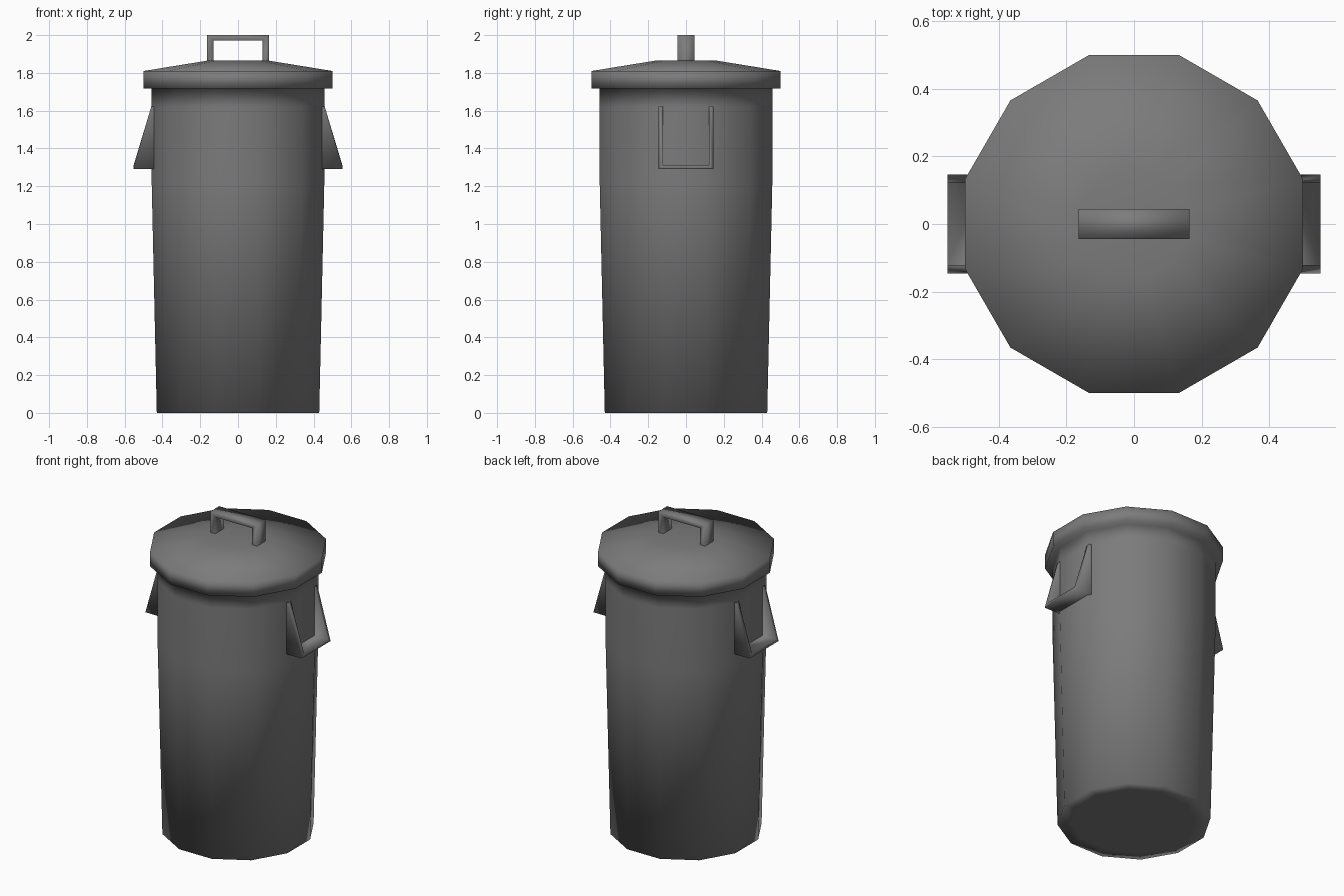
import bpy, bmesh, math

if "Cube" in bpy.data.objects:
    bpy.data.objects.remove(bpy.data.objects["Cube"])

SIDES = 12

# Dark grey plastic
grey = bpy.data.materials.new("dark_grey")
grey.diffuse_color = (0.2, 0.2, 0.2, 1)
grey.use_nodes = True
grey.node_tree.nodes["Principled BSDF"].inputs["Base Color"].default_value = grey.diffuse_color


def finish(name, bm):
    """Make a fully smooth object from the bmesh."""
    for face in bm.faces:
        face.smooth = True
    mesh = bpy.data.meshes.new(name)
    bm.to_mesh(mesh)
    bm.free()
    mesh.materials.append(grey)
    obj = bpy.data.objects.new(name, mesh)
    bpy.context.collection.objects.link(obj)
    return obj


def skin(bm, a, b, closed=True):
    """Join two rows of vertices with quads."""
    n = len(a)
    for i in range(n if closed else n - 1):
        j = (i + 1) % n
        bm.faces.new((a[i], a[j], b[j], b[i]))


def lathe(name, profile):
    """Twelve-sided turned solid; profile gives (flat half-width, z), bottom to top."""
    bm = bmesh.new()
    rings = []
    for half, z in profile:
        r = half / math.cos(math.pi / SIDES)
        angles = [math.tau * (i + 0.5) / SIDES for i in range(SIDES)]
        rings.append([bm.verts.new((r * math.cos(a), r * math.sin(a), z)) for a in angles])
    for low, high in zip(rings, rings[1:]):
        skin(bm, low, high)
    bm.faces.new(rings[0][::-1])
    bm.faces.new(rings[-1])
    return finish(name, bm)


def bar(name, stations, closed):
    """Square bar skinned through cross-sections, open where it meets the bin."""
    bm = bmesh.new()
    rows = [[bm.verts.new(p) for p in section] for section in stations]
    for a, b in zip(rows, rows[1:]):
        skin(bm, a, b, closed)
    bmesh.ops.recalc_face_normals(bm, faces=bm.faces)
    return finish(name, bm)


# Bin: flat base, tapered wall, overhanging lid rim and shallow sloped top
lathe("bin_with_lid", [(0.35, 0), (0.43, 0), (0.457, 1.22), (0.457, 1.62), (0.457, 1.718),
                       (0.5, 1.718), (0.5, 1.81), (0.155, 1.866)])

# Lid handle: square-cornered arch given as (outer x, z, inner x, z)
arch = [(-0.164, 1.858, -0.13, 1.858), (-0.164, 2.0, -0.13, 1.972),
        (0.164, 2.0, 0.13, 1.972), (0.164, 1.858, 0.13, 1.858)]
bar("lid_handle", [[(xo, -0.044, zo), (xi, -0.044, zi), (xi, 0.044, zi), (xo, 0.044, zo)]
                   for xo, zo, xi, zi in arch], True)

# Side handles: two triangular cheeks joined by a bottom shelf, open against the wall
for side, name in ((1, "right_handle"), (-1, "left_handle")):
    back = side * 0.445
    loop = [(-1, 1.622, 1.622, 0.459), (-1, 1.29, 1.31, 0.553),
            (1, 1.29, 1.31, 0.553), (1, 1.622, 1.622, 0.459)]
    handle = bar(name, [[(back, s * 0.146, zo), (side * x, s * 0.146, zo),
                         (side * x, s * 0.122, zi), (back, s * 0.122, zi)]
                        for s, zo, zi, x in loop], False)
    # Outer wall of the shelf must face away from the handle's middle
    mesh = handle.data
    shelf = min(mesh.polygons, key=lambda p: p.center.z)
    if shelf.normal.z > 0:
        mesh.flip_normals()
